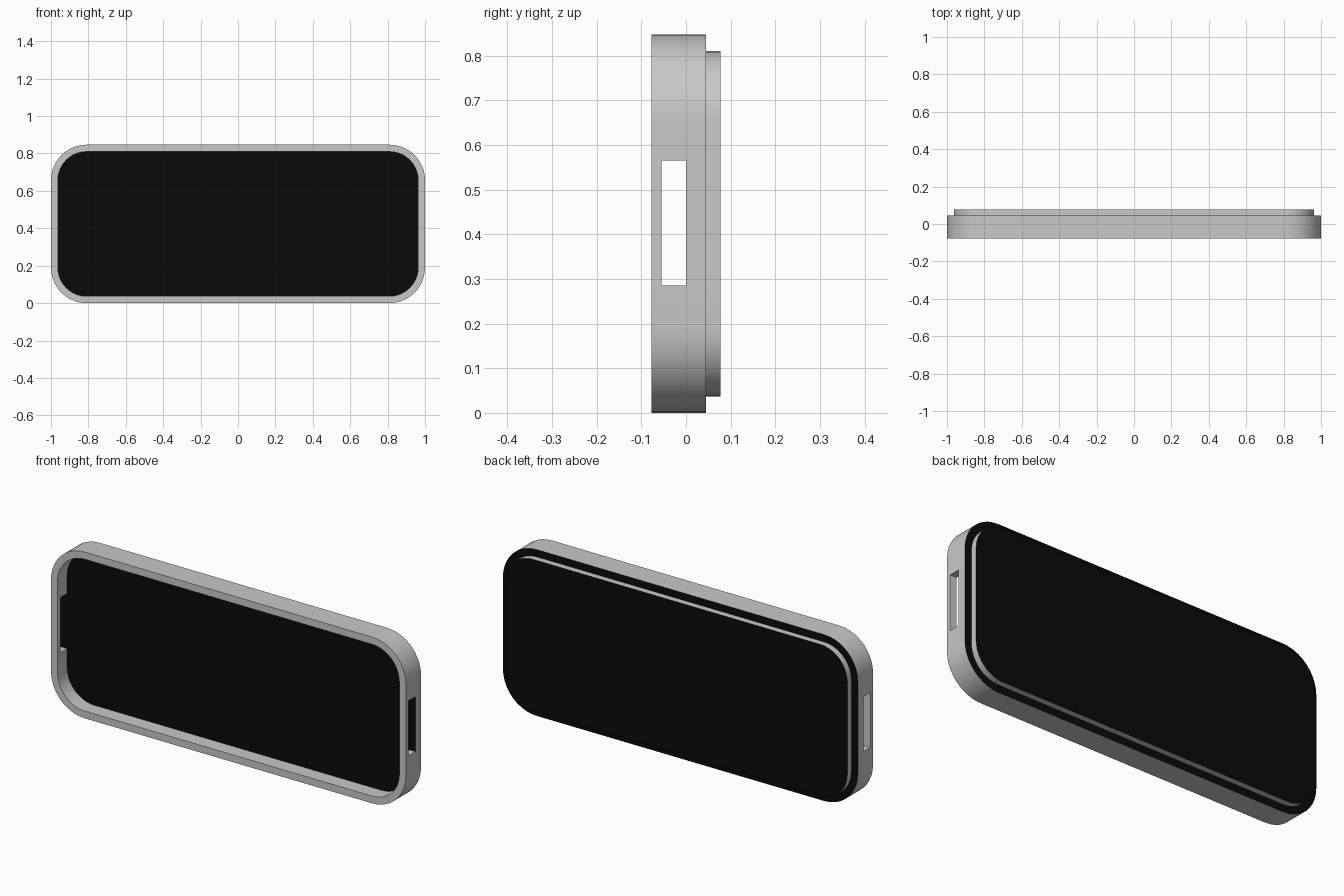
import bpy, bmesh, math

if "Cube" in bpy.data.objects:
    bpy.data.objects.remove(bpy.data.objects["Cube"])

W, H = 1.0, 0.847          # half width, height
R, WALL, ARC = 0.19, 0.037, 10
SLOT_Z = (0.285, 0.565)


def material(name, rgb):
    m = bpy.data.materials.new(name)
    m.diffuse_color = (*rgb, 1)
    m.use_nodes = True
    m.node_tree.nodes["Principled BSDF"].inputs["Base Color"].default_value = m.diffuse_color
    return m


def outline(inset):
    """Rounded rectangle (x, z) with extra points at the side slots."""
    pts = [(W - inset, SLOT_Z[0]), (W - inset, SLOT_Z[1])]

    def arc(sx, sz, start):
        cx, cz = sx * (W - R), H / 2 + sz * (H / 2 - R)
        for i in range(ARC + 1):
            a = math.radians(start + 90 * i / ARC)
            pts.append((cx + (R - inset) * math.cos(a), cz + (R - inset) * math.sin(a)))
    arc(1, 1, 0)
    arc(-1, 1, 90)
    pts.extend([(-W + inset, SLOT_Z[1]), (-W + inset, SLOT_Z[0])])
    arc(-1, -1, 180)
    arc(1, -1, 270)
    return pts


bm = bmesh.new()


def ring(inset, y):
    return [bm.verts.new((x, y, z)) for x, z in outline(inset)]


def bridge(a, b, skip=()):
    n = len(a)
    for i in range(n):
        if i not in skip:
            j = (i + 1) % n
            bm.faces.new((a[i], a[j], b[j], b[i]))


slots = (0, 2 + 2 * (ARC + 1))

# Outer wall, back step and raised back panel
o1, o2, o3, o4 = (ring(0, y) for y in (-0.077, -0.055, 0.0, 0.045))
lip1, lip2 = ring(WALL, 0.045), ring(WALL, 0.077)
bridge(o1, o2)
bridge(o2, o3, slots)
bridge(o3, o4)
bridge(o4, lip1)
bridge(lip1, lip2)
bm.faces.new(lip2)

# Front rim, inner wall and recessed floor
i1, i2, i3 = (ring(WALL, y) for y in (-0.077, -0.055, 0.0))
bridge(o1, i1)
bridge(i1, i2)
bridge(i2, i3, slots)
bm.faces.new(i3)

# Slot linings through both side walls
for s in slots:
    t = s + 1
    for a, b in (((o2, s), (o2, t)), ((o2, t), (o3, t)),
                 ((o3, t), (o3, s)), ((o3, s), (o2, s))):
        inner = {id(o2): i2, id(o3): i3}
        bm.faces.new((a[0][a[1]], b[0][b[1]],
                      inner[id(b[0])][b[1]], inner[id(a[0])][a[1]]))

bmesh.ops.recalc_face_normals(bm, faces=bm.faces)

# Floor, step and back panel are black; everything else is grey
for f in bm.faces:
    f.material_index = int(abs(f.normal.y) > 0.9 and f.calc_center_median().y > -0.01)

mesh = bpy.data.meshes.new("case_shell")
bm.to_mesh(mesh)
bm.free()
mesh.materials.append(material("light grey", (0.58, 0.58, 0.58)))
mesh.materials.append(material("black", (0.003, 0.003, 0.003)))
shell = bpy.data.objects.new("case_shell", mesh)
bpy.context.collection.objects.link(shell)
bpy.context.view_layer.objects.active = shell
shell.select_set(True)
bpy.ops.object.shade_smooth_by_angle(angle=math.radians(30))
